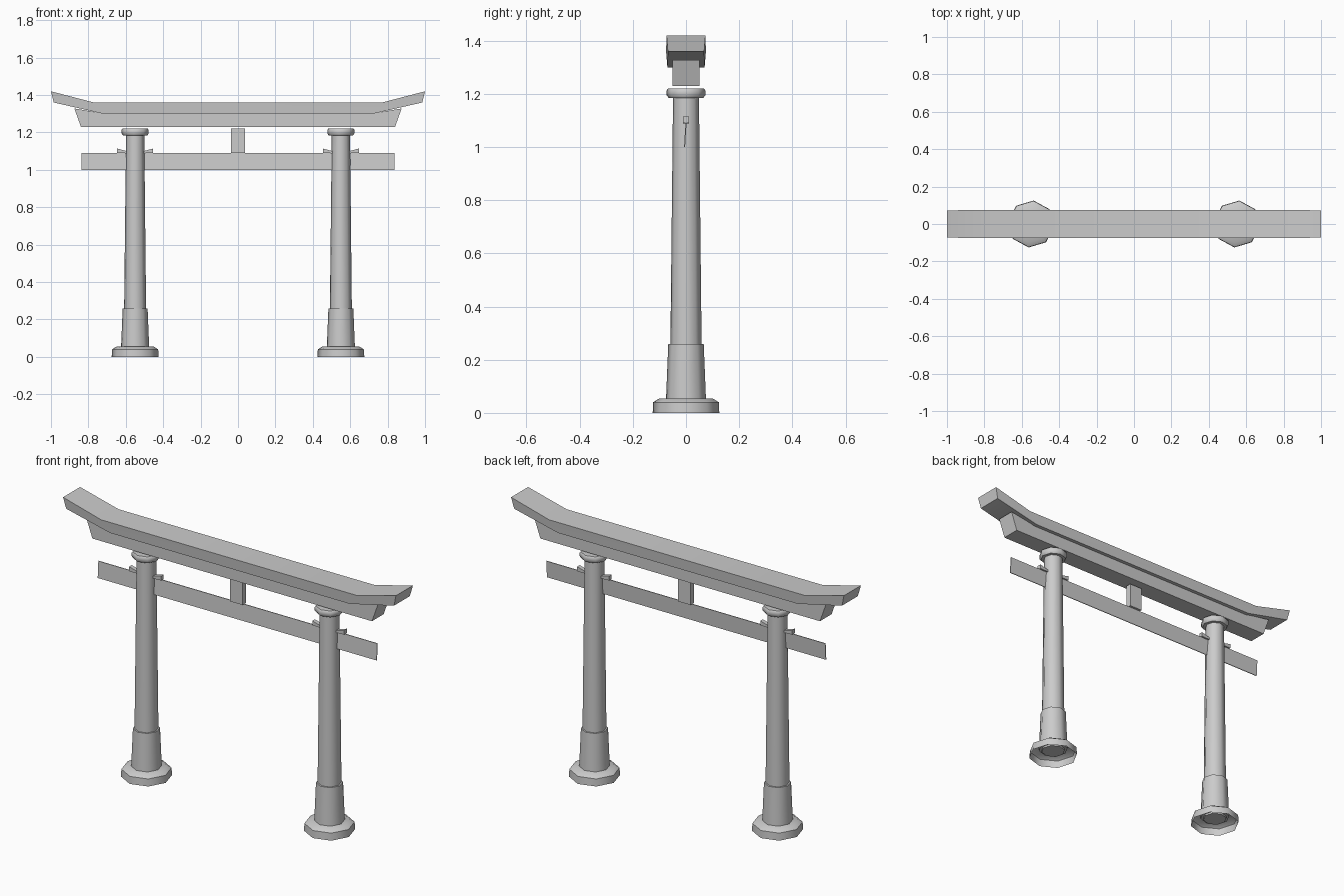
import bpy, bmesh, math
from mathutils import Vector

cube = bpy.data.objects.get("Cube")
if cube:
    bpy.data.objects.remove(cube, do_unlink=True)

stone = bpy.data.materials.new("light_grey_stone")
stone.use_nodes = True
stone.diffuse_color = (0.6, 0.6, 0.6, 1)
stone.node_tree.nodes["Principled BSDF"].inputs["Base Color"].default_value = (0.6, 0.6, 0.6, 1)

PILLAR_X = 0.55
SIDES = 8
TWIST = math.radians(-6)


def finish(name, bm, angle):
    bmesh.ops.recalc_face_normals(bm, faces=bm.faces)
    mesh = bpy.data.meshes.new(name)
    bm.to_mesh(mesh)
    bm.free()
    mesh.materials.append(stone)
    obj = bpy.data.objects.new(name, mesh)
    bpy.context.collection.objects.link(obj)
    bpy.ops.object.select_all(action='DESELECT')
    obj.select_set(True)
    bpy.context.view_layer.objects.active = obj
    bpy.ops.object.shade_smooth_by_angle(angle=math.radians(angle))
    return obj


def lathe(name, profile, x, cap_bottom=True):
    """Faceted round part from (radius, height) pairs, listed bottom to top."""
    bm = bmesh.new()
    rings = []
    for r, z in profile:
        angles = [TWIST + math.tau * i / SIDES for i in range(SIDES)]
        rings.append([bm.verts.new((x + r * math.cos(a), r * math.sin(a), z)) for a in angles])
    for low, high in zip(rings, rings[1:]):
        for i in range(SIDES):
            j = (i + 1) % SIDES
            bm.faces.new((low[i], low[j], high[j], high[i]))
    bm.faces.new(rings[-1])
    if cap_bottom:
        bm.faces.new(rings[0])
    return finish(name, bm, 50)


def beam(name, stations, angle=30):
    """Loft of cross-sections: (x_top, z_top, half_top, x_low, z_low, half_low)."""
    bm = bmesh.new()
    rings = []
    for xt, zt, wt, xl, zl, wl in stations:
        corners = ((xt, -wt, zt), (xt, wt, zt), (xl, wl, zl), (xl, -wl, zl))
        rings.append([bm.verts.new(c) for c in corners])
    for a, b in zip(rings, rings[1:]):
        for i in range(4):
            j = (i + 1) % 4
            bm.faces.new((a[i], a[j], b[j], b[i]))
    bm.faces.new(rings[0])
    bm.faces.new(rings[-1])
    return finish(name, bm, angle)


def mirrored(half):
    """Complete a list of right-hand stations with their mirror images."""
    left = [(-s[0], s[1], s[2], -s[3], s[4], s[5]) for s in half]
    return left + half[::-1]


# Roof beam with upswept ends, and the beam beneath it
beam("roof_beam", mirrored([(1.0, 1.42, 0.073, 0.985, 1.36, 0.068),
                            (0.77, 1.36, 0.075, 0.72, 1.30, 0.07)]))
beam("under_beam", mirrored([(0.875, 1.328, 0.05, 0.84, 1.23, 0.05),
                             (0.72, 1.302, 0.05, 0.72, 1.23, 0.05)]))

# Thin tie beam, leaning slightly, and the strut standing on it
tie = beam("tie_beam", mirrored([(0.838, 1.09, 0.002, 0.838, 1.0, 0.002)]))
for v in tie.data.vertices:
    v.co.y -= (1.09 - v.co.z) * 0.06
beam("centre_strut", mirrored([(0.038, 1.22, 0.015, 0.038, 1.09, 0.015)]))

for side, sign in (("left", 1), ("right", -1)):
    x = sign * PILLAR_X
    # Pillar stack
    lathe(side + "_base", [(0.126, 0), (0.124, 0.04), (0.1, 0.055)], x, cap_bottom=False)
    lathe(side + "_sleeve", [(0.076, 0.04), (0.067, 0.26)], x)
    lathe(side + "_pillar", [(0.061, 0.03), (0.059, 0.26), (0.049, 1.19)], x)
    lathe(side + "_capital", [(0.066, 1.185), (0.073, 1.195), (0.073, 1.213), (0.068, 1.22)], x)
    # Wedges on both sides of the pillar, thicker at the outer end
    for place, d in (("outer", 1), ("inner", -1)):
        end, root = x + sign * d * 0.096, x + sign * d * 0.03
        beam(f"{side}_{place}_wedge", [(end, 1.114, 0.011, end, 1.09, 0.011),
                                       (root, 1.096, 0.011, root, 1.088, 0.011)])
